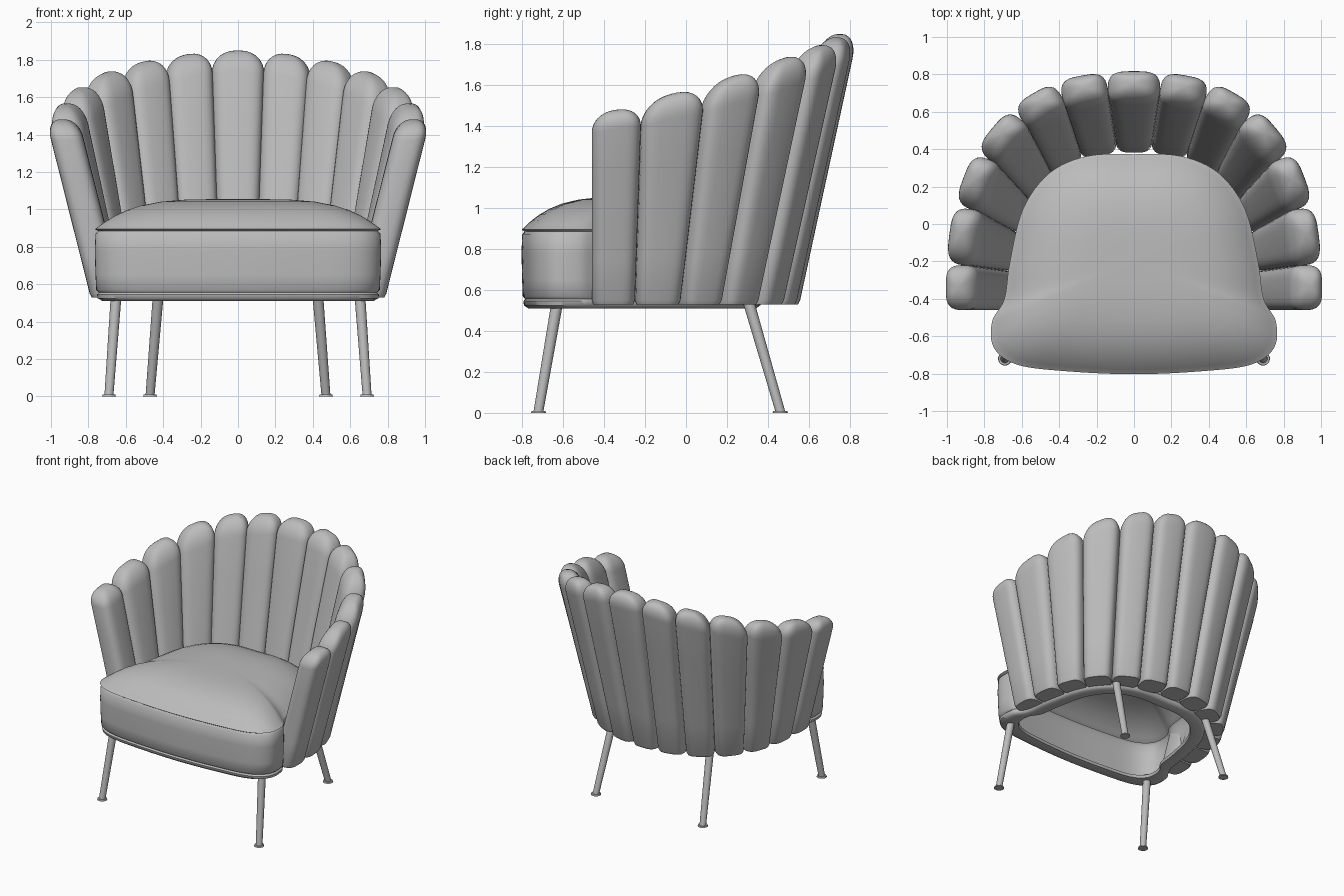
import bpy, bmesh, math
from mathutils import Vector

cube = bpy.data.objects.get("Cube")
if cube:
    bpy.data.objects.remove(cube, do_unlink=True)

grey = bpy.data.materials.new("soft grey")
grey.use_nodes = True
grey.diffuse_color = (0.5, 0.5, 0.5, 1)
grey.node_tree.nodes["Principled BSDF"].inputs["Base Color"].default_value = (0.5, 0.5, 0.5, 1)


def loft(name, rings, cap_start=True, cap_end=True, angle=50):
    """Skin a list of closed rings into a smooth shaded object."""
    bm = bmesh.new()
    loops = [[bm.verts.new(p) for p in ring] for ring in rings]
    n = len(loops[0])
    for a, b in zip(loops, loops[1:]):
        for i in range(n):
            j = (i + 1) % n
            bm.faces.new((a[i], a[j], b[j], b[i]))
    if cap_start:
        bm.faces.new(loops[0])
    if cap_end:
        bm.faces.new(loops[-1])
    bmesh.ops.recalc_face_normals(bm, faces=bm.faces)
    mesh = bpy.data.meshes.new(name)
    bm.to_mesh(mesh)
    bm.free()
    mesh.materials.append(grey)
    ob = bpy.data.objects.new(name, mesh)
    bpy.context.collection.objects.link(ob)
    bpy.ops.object.select_all(action='DESELECT')
    ob.select_set(True)
    bpy.context.view_layer.objects.active = ob
    bpy.ops.object.shade_smooth_by_angle(angle=math.radians(angle))
    return ob


def spow(v, e):
    return math.copysign(abs(v) ** e, v)


def smooth_loop(points, steps=6):
    """Closed Catmull-Rom curve through the points."""
    out, n = [], len(points)
    for i in range(n):
        a, b, c, d = (Vector(points[(i + k) % n]) for k in (-1, 0, 1, 2))
        for s in range(steps):
            t = s / steps
            out.append(0.5 * (2 * b + (c - a) * t + (2 * a - 5 * b + 4 * c - d) * t ** 2
                              + (3 * b - a - 3 * c + d) * t ** 3))
    return out


# Seams between the back channels, from the middle to the front of the arm
BASE = 0.53
FOOT = [(0.10, 0.465), (0.30, 0.42), (0.48, 0.32), (0.61, 0.16), (0.68, -0.03), (0.70, -0.25), (0.70, -0.46)]
HEAD = [(0.14, 0.725, 1.73), (0.385, 0.68, 1.69), (0.60, 0.555, 1.63), (0.775, 0.345, 1.55),
        (0.875, 0.08, 1.47), (0.915, -0.22, 1.40), (0.915, -0.46, 1.37)]
PEAK = [1.85, 1.83, 1.79, 1.73, 1.645, 1.56, 1.48]
foot = [Vector((x, y, BASE)) for x, y in FOOT]
head = [Vector(p) for p in HEAD]
flip = lambda v: Vector((-v.x, v.y, v.z))


def channel(name, f0, f1, h0, h1, peak, side):
    """Padded upright channel with a domed top."""
    def ring(a, b, size, lift):
        mid, half = (a + b) / 2, (b - a) / 2
        out = Vector((-half.y, half.x, 0)).normalized() * 0.088
        pts = []
        for k in range(32):
            t = math.tau * k / 32
            p = mid + half * spow(math.cos(t), 0.55) * size + out * spow(math.sin(t), 0.7) * size + lift
            pts.append((p.x * side, p.y, p.z))
        return pts

    zero = Vector((0, 0, 0))
    axis = (h0 + h1 - f0 - f1).normalized()
    rise = axis * ((peak - (h0.z + h1.z) / 2) / axis.z)
    rings = [ring(f0, f1, 0.93, zero), ring(f0, f1, 1.0, axis * 0.02)]
    for t in (0.25, 0.5, 0.75):
        rings.append(ring(f0.lerp(h0, t), f1.lerp(h1, t), 1.0, zero))
    for k in range(9):
        t = math.pi / 2 * k / 8.3
        rings.append(ring(h0, h1, math.cos(t) ** 0.85, rise * math.sin(t)))
    loft(name, rings)


channel("back_channel_middle", flip(foot[0]), foot[0], flip(head[0]), head[0], PEAK[0], 1)
for side, word in ((1, "left"), (-1, "right")):
    for i in range(6):
        channel(f"back_channel_{word}_{i + 1}", foot[i], foot[i + 1], head[i], head[i + 1], PEAK[i + 1], side)

# Seat: hollow upholstered band with an inward flange and a domed cushion
half = [(0.25, 0.36), (0.45, 0.27), (0.59, 0.08), (0.66, -0.2), (0.69, -0.4),
        (0.755, -0.52), (0.745, -0.66), (0.62, -0.75), (0.35, -0.785)]
outline = smooth_loop([(0, 0.37)] + half + [(0, -0.80)] + [(-x, y) for x, y in reversed(half)])
CENTRE = Vector((0, -0.2))


def seat_ring(s, z):
    return [(*(CENTRE + (p - CENTRE) * s), z) for p in outline]


band = [(0.82, 0.535), (0.83, 0.515), (0.95, 0.51), (0.985, 0.525), (0.99, 0.545), (0.975, 0.555),
        (0.995, 0.57), (1.0, 0.65), (1.005, 0.78), (1.0, 0.87), (0.98, 0.885)]
dome = [1.005, 0.99, 0.96, 0.92, 0.86, 0.78, 0.68, 0.54, 0.38, 0.2, 0.06]
profile = band + [(s, 0.895 + 0.16 * (1 - min(s, 1) ** 4)) for s in dome]
loft("seat", [seat_ring(s, z) for s, z in profile], cap_start=False)


# Splayed legs with small glide discs
def leg(name, bottom, top):
    circle = lambda c, r: [(c.x + r * math.cos(math.tau * k / 20), c.y + r * math.sin(math.tau * k / 20), c.z)
                           for k in range(20)]
    b, t = Vector(bottom), Vector(top)
    loft(name, [circle(b, 0.024), circle(t, 0.029)], angle=30)
    base = Vector((b.x, b.y, 0))
    loft(name + "_glide", [circle(base, 0.037), circle(base + Vector((0, 0, 0.01)), 0.034)], angle=30)


for side, word in ((1, "left"), (-1, "right")):
    leg(f"front_leg_{word}", (0.69 * side, -0.72, 0.008), (0.65 * side, -0.625, 0.56))
    leg(f"back_leg_{word}", (0.47 * side, 0.46, 0.008), (0.425 * side, 0.30, 0.56))
